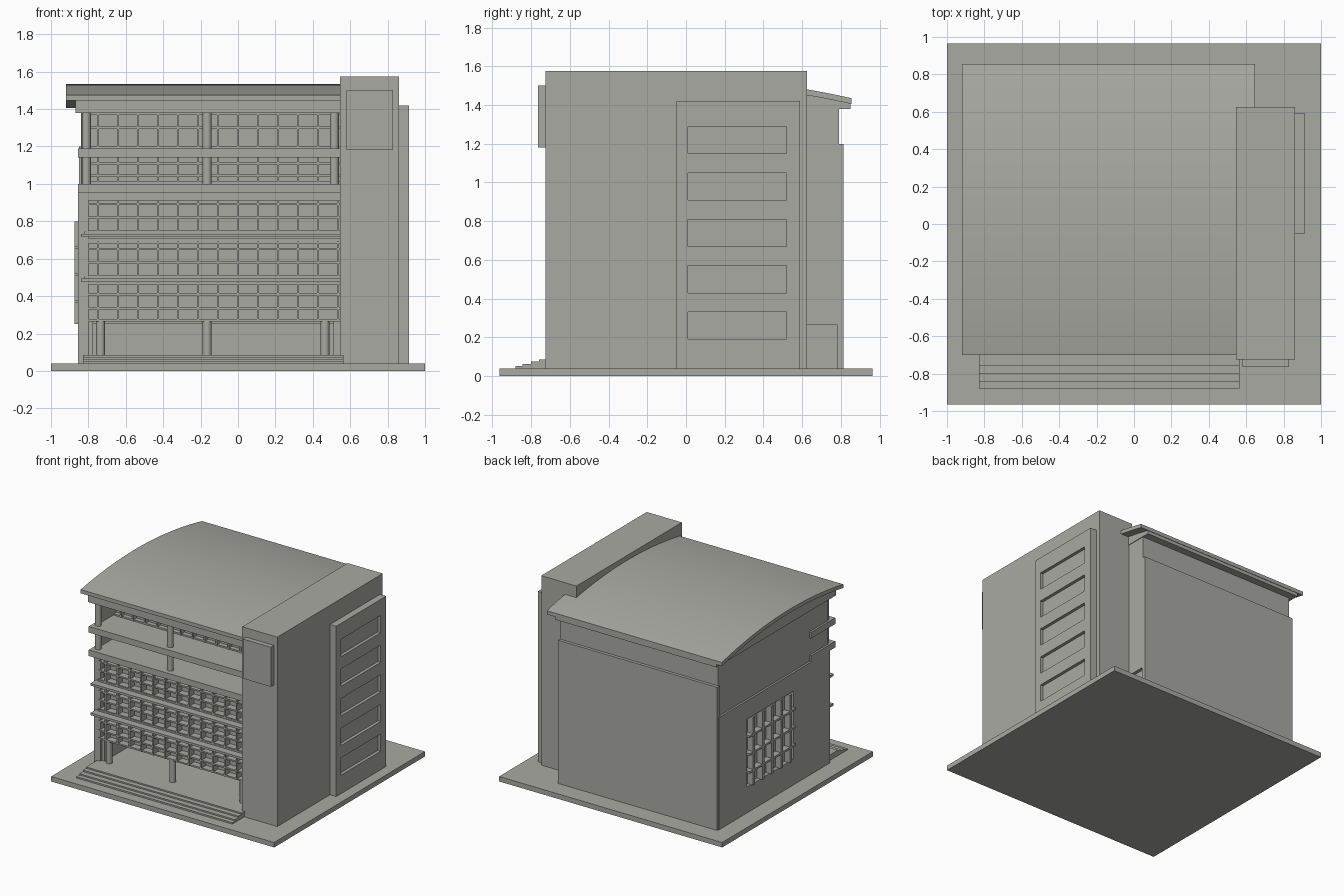
import bpy, bmesh, math

if "Cube" in bpy.data.objects:
    bpy.data.objects.remove(bpy.data.objects["Cube"])

# One flat colour for the whole building
stone = bpy.data.materials.new("warm_grey")
stone.diffuse_color = (0.40, 0.40, 0.37, 1)
stone.use_nodes = True
stone.node_tree.nodes["Principled BSDF"].inputs["Base Color"].default_value = stone.diffuse_color


def finish(name, bm):
    bmesh.ops.recalc_face_normals(bm, faces=bm.faces)
    me = bpy.data.meshes.new(name)
    bm.to_mesh(me)
    bm.free()
    me.materials.append(stone)
    ob = bpy.data.objects.new(name, me)
    bpy.context.collection.objects.link(ob)
    return ob


def boxes(name, items):
    """Each item is (x0, x1, y0, y1, z0, z1)."""
    bm = bmesh.new()
    for x0, x1, y0, y1, z0, z1 in items:
        vs = bmesh.ops.create_cube(bm, size=1)["verts"]
        for v in vs:
            v.co = (x0 + (v.co.x + .5) * (x1 - x0),
                    y0 + (v.co.y + .5) * (y1 - y0),
                    z0 + (v.co.z + .5) * (z1 - z0))
    return finish(name, bm)


def cut(target, name, items):
    cutter = boxes(name, items)
    cutter.hide_render = True
    cutter.hide_viewport = True
    mod = target.modifiers.new("cut", 'BOOLEAN')
    mod.object = cutter
    mod.solver = 'EXACT'


def smooth(ob):
    bpy.ops.object.select_all(action='DESELECT')
    ob.select_set(True)
    bpy.context.view_layer.objects.active = ob
    bpy.ops.object.shade_smooth_by_angle(angle=math.radians(30))


# Ground slab and entrance steps
boxes("ground_slab", [(-1, 1, -.965, .965, 0, .04)])
boxes("entrance_steps", [(-.83, .565, y, -.25, .035, z) for y, z in
                         ((-.88, .052), (-.845, .063), (-.80, .074), (-.76, .085))])

# Stair tower, its side bay with recessed panels, and the front plaque
boxes("stair_tower", [(.545, .86, -.725, .625, .04, 1.575)])
bay = boxes("side_bay", [(.85, .915, -.05, .59, .04, 1.42)])
cut(bay, "bay_recess_cutter", [(.89, 1, .01, .52, .19 + .24 * i, .33 + .24 * i) for i in range(5)])
boxes("front_plaque", [(.58, .83, -.765, -.72, 1.18, 1.5)])

# Main body: entrance hall, middle storeys, upper storeys, back panel
boxes("entrance_hall", [(-.82, .55, -.30, .79, .04, .27)])
boxes("hall_side_walls", [(-.82, -.775, -.60, -.30, .04, .27), (.51, .55, -.60, -.30, .04, .27)])
boxes("hall_ceiling_beam", [(-.775, .51, -.33, -.30, .25, .27)])
boxes("middle_storeys", [(-.82, .575, -.57, .79, .265, .96)])
boxes("upper_storeys", [(-.84, .575, -.39, .79, .95, 1.39)])
boxes("upper_side_wall", [(-.84, -.82, -.62, -.38, .95, 1.39)])
boxes("back_panel", [(-.85, .578, .78, .815, .04, 1.2)])

# Left wall with a recessed window opening
left_wall = boxes("left_wall", [(-.855, -.80, -.62, .80, .04, .95)])
side_y0, side_y1, side_z0, side_z1 = -.155, .437, .25, .80
cut(left_wall, "side_window_cutter", [(-.9, -.825, side_y0, side_y1, side_z0, side_z1)])
bars = []
for i in range(5):
    y = side_y0 + (i + .5) * (side_y1 - side_y0) / 5
    bars.append((-.875, -.82, y - .012, y + .012, side_z0, side_z1))
for z in (.37, .515, .66):
    bars.append((-.875, -.82, side_y0, side_y1, z - .008, z + .008))
boxes("side_window_grid", bars)

# Projecting floor slabs and sun ledges on the front
boxes("balcony_slabs", [(-.855, .55, -.69, -.38, 1.14, 1.19),
                        (-.855, .55, -.69, -.38, .95, 1.0)])
boxes("balcony_beam", [(-.82, .55, -.62, -.56, .91, .955)])
boxes("sun_ledges", [b for z in (.475, .715) for b in
                     ((-.84, .55, -.69, -.56, z, z + .018),
                      (-.82, .55, -.63, -.56, z + .018, z + .03))])
boxes("ledge_backing", [(-.82, .55, -.62, -.56, z, z + .02) for z in (.47, .69)])


# Window grids: 13 uprights on a regular pitch plus crossbars per storey
def grid(name, y0, y1, z0, z1, rails):
    items = [(.107 * k - .006, .107 * k + .006, y0, y1, z0, z1) for k in range(-7, 6)]
    items += [(-.815, .548, y0 + .004, y1, z - .006, z + .006) for z in rails]
    boxes(name, items)


grid("first_storey_grid", -.63, -.56, .265, .475, (.271, .335, .41, .468))
grid("second_storey_grid", -.63, -.56, .505, .695, (.505, .58, .652, .688))
grid("third_storey_grid", -.63, -.56, .74, .91, (.745, .82, .893))
grid("fourth_storey_grid", -.43, -.385, 1.0, 1.14, (1.006, 1.045, 1.11))
grid("fifth_storey_grid", -.43, -.385, 1.19, 1.38, (1.196, 1.30, 1.374))


# Round columns
def columns(name, xs, spans, y, r=.024):
    bm = bmesh.new()
    for x in xs:
        for z0, z1 in spans:
            made = bmesh.ops.create_cone(bm, cap_ends=True, segments=24, radius1=r,
                                         radius2=r, depth=z1 - z0)["verts"]
            bmesh.ops.translate(bm, verts=made, vec=(x, y, (z0 + z1) / 2))
    smooth(finish(name, bm))


columns("entrance_columns", (-.735, -.165, .465), ((.08, .275),), -.60)
columns("balcony_columns", (-.81, -.165, .515), ((.99, 1.15), (1.18, 1.385)), -.63)


# Curved roof sheet and the solid eaves block beneath it
def roof_z(y):
    return 1.535 - .13 * (y + .02) ** 2


def vault(name, x0, x1, y0, y1, drop, bottom):
    n = 32
    ys = [y0 + (y1 - y0) * i / n for i in range(n + 1)]
    profile = [(y, roof_z(y) - drop) for y in ys]
    profile += [(y, bottom(y)) for y in reversed(ys)]
    bm = bmesh.new()
    face = bm.faces.new([bm.verts.new((x0, y, z)) for y, z in profile])
    ext = bmesh.ops.extrude_face_region(bm, geom=[face])["geom"]
    for v in ext:
        if isinstance(v, bmesh.types.BMVert):
            v.co.x = x1
    smooth(finish(name, bm))


vault("curved_roof", -.92, .648, -.70, .855, 0, lambda y: roof_z(y) - .03)
vault("eaves_block", -.87, .58, -.68, .85, .02, lambda y: 1.38)
